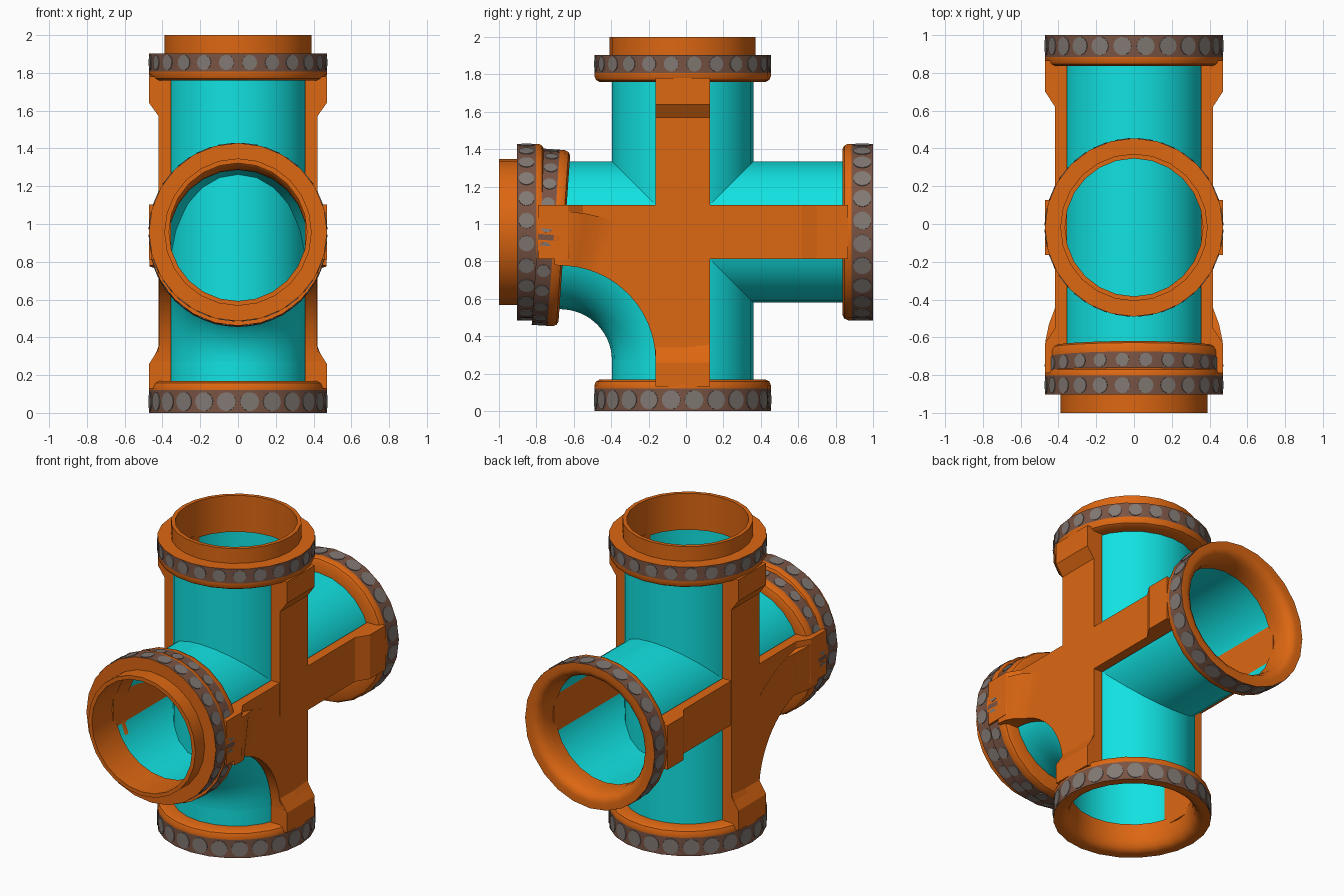
import bpy, bmesh, math
from mathutils import Vector, Matrix

if "Cube" in bpy.data.objects:
    bpy.data.objects.remove(bpy.data.objects["Cube"])

SIDES = 24
YC, ZC = -0.018, 0.957            # axes of the upright and the level pipe
TUBE_R, RIM_R, BORE_R = 0.378, 0.472, 0.365
BEND_Y, BEND_Z, BEND_END = -0.67, 0.27, math.radians(86)
BEND_R = YC - BEND_Y


def material(name, rgb):
    m = bpy.data.materials.new(name)
    m.diffuse_color = (*rgb, 1)
    m.use_nodes = True
    m.node_tree.nodes["Principled BSDF"].inputs["Base Color"].default_value = m.diffuse_color
    return m


ORANGE = material("orange_frame", (0.72, 0.135, 0.006))
CYAN = material("cyan_tube", (0.006, 0.76, 0.76))
BROWN = material("brown_band", (0.19, 0.088, 0.058))
GREY = material("grey_stud", (0.22, 0.19, 0.172))


def finish(name, bm, mats, smooth=35):
    bmesh.ops.recalc_face_normals(bm, faces=bm.faces)
    me = bpy.data.meshes.new(name)
    bm.to_mesh(me)
    bm.free()
    for m in mats:
        me.materials.append(m)
    ob = bpy.data.objects.new(name, me)
    bpy.context.collection.objects.link(ob)
    bpy.context.view_layer.objects.active = ob
    ob.select_set(True)
    bpy.ops.object.shade_smooth_by_angle(angle=math.radians(smooth))
    ob.select_set(False)
    return ob


def loft(bm, rings, close_rings=False):
    """Join equal vertex rings; returns the faces of each step."""
    steps = []
    pairs = list(zip(rings, rings[1:] + rings[:1] if close_rings else rings[1:]))
    for a, b in pairs:
        n = len(a)
        steps.append([bm.faces.new((a[i], a[(i + 1) % n], b[(i + 1) % n], b[i]))
                      for i in range(n)])
    return steps


def placed(end, inward):
    return Matrix.Translation(end) @ Vector(inward).to_track_quat('Z', 'Y').to_matrix().to_4x4()


def circle(bm, r, z, mat):
    return [bm.verts.new(mat @ Vector((r * math.cos(a), r * math.sin(a), z)))
            for a in (2 * math.pi * i / SIDES for i in range(SIDES))]


def flange(name, end, inward, collar, band, depth):
    """Lathed rim with a brown band and grey studs; depth runs inward from the end."""
    mat = placed(end, inward)
    if collar:
        prof = [(BORE_R, depth), (BORE_R, 0), (0.39, 0), (0.39, collar)]
    else:
        prof = [(BORE_R, depth), (BORE_R, 0.10), (0.375, 0.05), (0.39, 0.02),
                (0.41, 0.005), (0.43, 0)]
    b0, b1 = collar, collar + band
    k = len(prof)
    prof += [(RIM_R, b0), (RIM_R, b1), (RIM_R, depth - 0.03),
             (0.463, depth - 0.01), (0.445, depth)]
    bm = bmesh.new()
    steps = loft(bm, [circle(bm, r, d, mat) for r, d in prof], True)
    for f in steps[k]:
        f.material_index = 1
    finish(name + "_flange", bm, [ORANGE, BROWN])
    # studs lie on the flat facets of the band
    bm = bmesh.new()
    ap = RIM_R * math.cos(math.pi / SIDES) + 0.002
    for i in range(SIDES):
        rot = Matrix.Rotation(2 * math.pi * (i + 0.5) / SIDES, 4, 'Z')
        m = mat @ rot @ Matrix.Translation((ap, 0, (b0 + b1) / 2)) @ Matrix.Rotation(math.pi / 2, 4, 'Y')
        bmesh.ops.create_cone(bm, cap_ends=True, segments=14, depth=0.004,
                              radius1=band * 0.42, radius2=band * 0.42, matrix=m)
    finish(name + "_studs", bm, [GREY])


def tube(name, end, inward, length):
    bm = bmesh.new()
    mat = placed(end, inward)
    loft(bm, [circle(bm, TUBE_R, z, mat) for z in (0, length)])
    finish(name, bm, [CYAN])


def bend(a):
    """Point, radial direction on the elbow's centre line."""
    rad = Vector((0, math.cos(a), math.sin(a)))
    return Vector((0, BEND_Y, BEND_Z)) + rad * BEND_R, rad


def rib(name, stations):
    """Side strap on both sides: stations are (centre, width direction, outer x)."""
    bm = bmesh.new()
    for s in (-1, 1):
        rings = []
        for c, n, xo in stations:
            rings.append([bm.verts.new(c + n * w + Vector((s * x, 0, 0)))
                          for x, w in ((0.355, -0.145), (xo, -0.145), (xo, 0.145), (0.355, 0.145))])
        loft(bm, rings)
        bm.faces.new(rings[0])
        bm.faces.new(rings[-1])
    finish(name, bm, [ORANGE], 25)


# Flanges at the four openings, plus the tilted elbow flange
flange("bottom", (0, YC, 0), (0, 0, 1), 0, 0.12, 0.168)
flange("back", (0, 1, ZC), (0, -1, 0), 0, 0.115, 0.163)
flange("top", (0, YC, 2), (0, 0, -1), 0.097, 0.095, 0.24)
flange("front", (0, -1, ZC), (0, 1, 0), 0.097, 0.10, 0.24)
tip, radial = bend(BEND_END)
along = Vector((0, -math.sin(BEND_END), math.cos(BEND_END)))
flange("elbow", tip + along * 0.168, -along, 0, 0.085, 0.142)

# Clear tubes
tube("upright_tube", (0, YC, 0.12), (0, 0, 1), 1.70)
tube("level_tube", (0, 0.88, ZC), (0, -1, 0), 1.70)

# Elbow tube swept round the bend
bm = bmesh.new()
rings = []
for i in range(15):
    c, rad = bend(BEND_END * i / 14)
    rings.append([bm.verts.new(c + rad * (TUBE_R * math.cos(t)) + Vector((TUBE_R * math.sin(t), 0, 0)))
                  for t in (2 * math.pi * j / SIDES for j in range(SIDES))])
rings.append([bm.verts.new(v.co + along * 0.06) for v in rings[-1]])
loft(bm, rings)
finish("elbow_tube", bm, [CYAN])

# Side straps, flared where they meet the flanges
Y, Z = Vector((0, 1, 0)), Vector((0, 0, 1))
rib("upright_strap", [(Vector((0, YC, z)), Y, x) for z, x in
    ((0.13, 0.47), (0.26, 0.47), (0.34, 0.42), (1.57, 0.42), (1.64, 0.47), (1.78, 0.47))])
rib("level_strap", [(Vector((0, y, ZC)), Z, x) for y, x in
    ((-0.79, 0.47), (-0.63, 0.47), (-0.55, 0.418), (0.62, 0.418), (0.70, 0.47), (0.865, 0.47))])
stations = []
for i in range(15):
    c, rad = bend(BEND_END * i / 14)
    stations.append((c, rad, 0.468 if i in (0, 14) else 0.45 if i == 13 else 0.419))
stations[0] = (stations[0][0], stations[0][1], 0.455)
stations.append((tip + along * 0.07, radial, 0.468))
rib("elbow_strap", stations)
